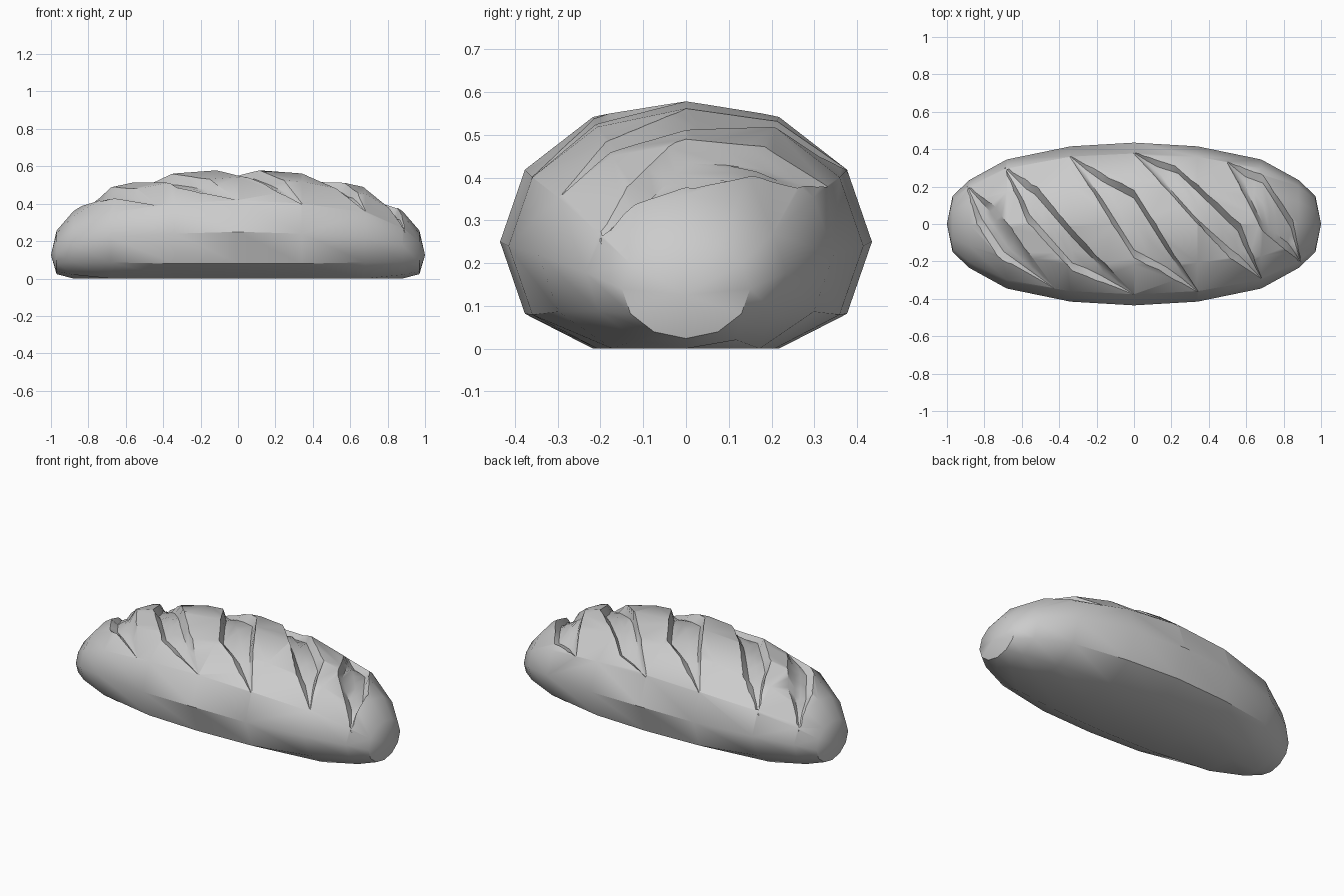
import bpy, bmesh, math
from mathutils import Vector
from mathutils.bvhtree import BVHTree

if "Cube" in bpy.data.objects:
    bpy.data.objects.remove(bpy.data.objects["Cube"])


def make_object(name, bm):
    bmesh.ops.recalc_face_normals(bm, faces=bm.faces)
    mesh = bpy.data.meshes.new(name)
    bm.to_mesh(mesh)
    ob = bpy.data.objects.new(name, mesh)
    bpy.context.collection.objects.link(ob)
    return ob


def bridge(bm, a, b):
    n = len(a)
    for i in range(n):
        bm.faces.new((a[i], a[(i + 1) % n], b[(i + 1) % n], b[i]))


# Loaf: twelve-sided rings with a flat base (x, half width, centre z)
half = [(0.97, 0.15, 0.14), (0.88, 0.235, 0.178), (0.68, 0.345, 0.22), (0.34, 0.415, 0.24)]
stations = [(-x, w, z) for x, w, z in half] + [(0, 0.435, 0.25)] + half[::-1]
bm = bmesh.new()
rings = []
for x, w, zc in stations:
    ring = []
    for i in range(12):
        a = math.radians(30 * i)
        z = zc + w * 0.775 * math.sin(a)
        ring.append(bm.verts.new((x, w * math.cos(a), max(z, 0))))
    rings.append(ring)
for a, b in zip(rings, rings[1:]):
    bridge(bm, a, b)
for x, ring in ((-1, rings[0]), (1, rings[-1])):
    pole = bm.verts.new((x, 0, 0.125))
    for i in range(12):
        bm.faces.new((ring[i], ring[(i + 1) % 12], pole))
loaf = make_object("bread_loaf", bm)
bm.normal_update()
tree = BVHTree.FromBMesh(bm)
bm.free()


def on_crust(p):
    hit = tree.ray_cast(Vector((p.x, p.y, 2)), Vector((0, 0, -1)))[0]
    return hit if hit else Vector((p.x, p.y, 0.2))


# Slashes: left and right outlines seen from above, tip to tip
slashes = [
    ([(-0.89, 0.20), (-0.84, 0.0), (-0.73, -0.17), (-0.43, -0.34)],
     [(-0.89, 0.20), (-0.74, 0.09), (-0.61, -0.09), (-0.43, -0.34)]),
    ([(-0.69, 0.30), (-0.57, 0.01), (-0.33, -0.25), (0.0, -0.375)],
     [(-0.69, 0.30), (-0.52, 0.20), (-0.33, -0.03), (0.0, -0.375)]),
    ([(-0.34, 0.36), (0.0, -0.18), (0.34, -0.36)],
     [(-0.34, 0.36), (0.0, 0.18), (0.34, -0.36)]),
    ([(0.0, 0.38), (0.34, 0.0), (0.51, -0.18), (0.68, -0.29)],
     [(0.0, 0.38), (0.22, 0.31), (0.57, 0.0), (0.68, -0.29)]),
    ([(0.50, 0.33), (0.69, -0.04), (0.81, -0.14), (0.89, -0.20)],
     [(0.50, 0.33), (0.69, 0.26), (0.85, 0.02), (0.89, -0.20)]),
]
DEPTH, STEPS = 0.047, 4


def resample(points):
    pts = [Vector((x, y, 0)) for x, y in points]
    out = [a.lerp(b, k / STEPS) for a, b in zip(pts, pts[1:]) for k in range(STEPS)]
    return out + [pts[-1]]


bm = bmesh.new()
for left, right in slashes:
    sections = []
    for l, r in zip(resample(left), resample(right)):
        if (r - l).length < 0.004:
            l, r = l - Vector((0.002, 0.001, 0)), r + Vector((0.002, 0.001, 0))
        width = (r - l).length
        f = min(0.28, 0.042 / width)
        down = Vector((0, 0, -DEPTH * min(1, width / 0.12)))
        ls, rs, mid = on_crust(l), on_crust(r), on_crust((l + r) / 2)
        lf = on_crust(l.lerp(r, f)) + down
        rf = on_crust(r.lerp(l, f)) + down
        loop = [2 * ls - lf, lf, mid + down, rf, 2 * rs - rf, mid - 2.5 * down]
        sections.append([bm.verts.new(p) for p in loop])
    for a, b in zip(sections, sections[1:]):
        bridge(bm, a, b)
    bm.faces.new(sections[0])
    bm.faces.new(sections[-1])
cutter = make_object("slash_cutter", bm)
cutter.hide_render = True
bm.free()

# Carve the slashes and shade the crust
mod = loaf.modifiers.new("slashes", "BOOLEAN")
mod.operation = "DIFFERENCE"
mod.solver = "EXACT"
mod.object = cutter
bpy.context.view_layer.objects.active = loaf
loaf.select_set(True)
bpy.ops.object.modifier_apply(modifier=mod.name)
bpy.data.objects.remove(cutter)
bpy.ops.object.shade_smooth_by_angle(angle=math.radians(38))
